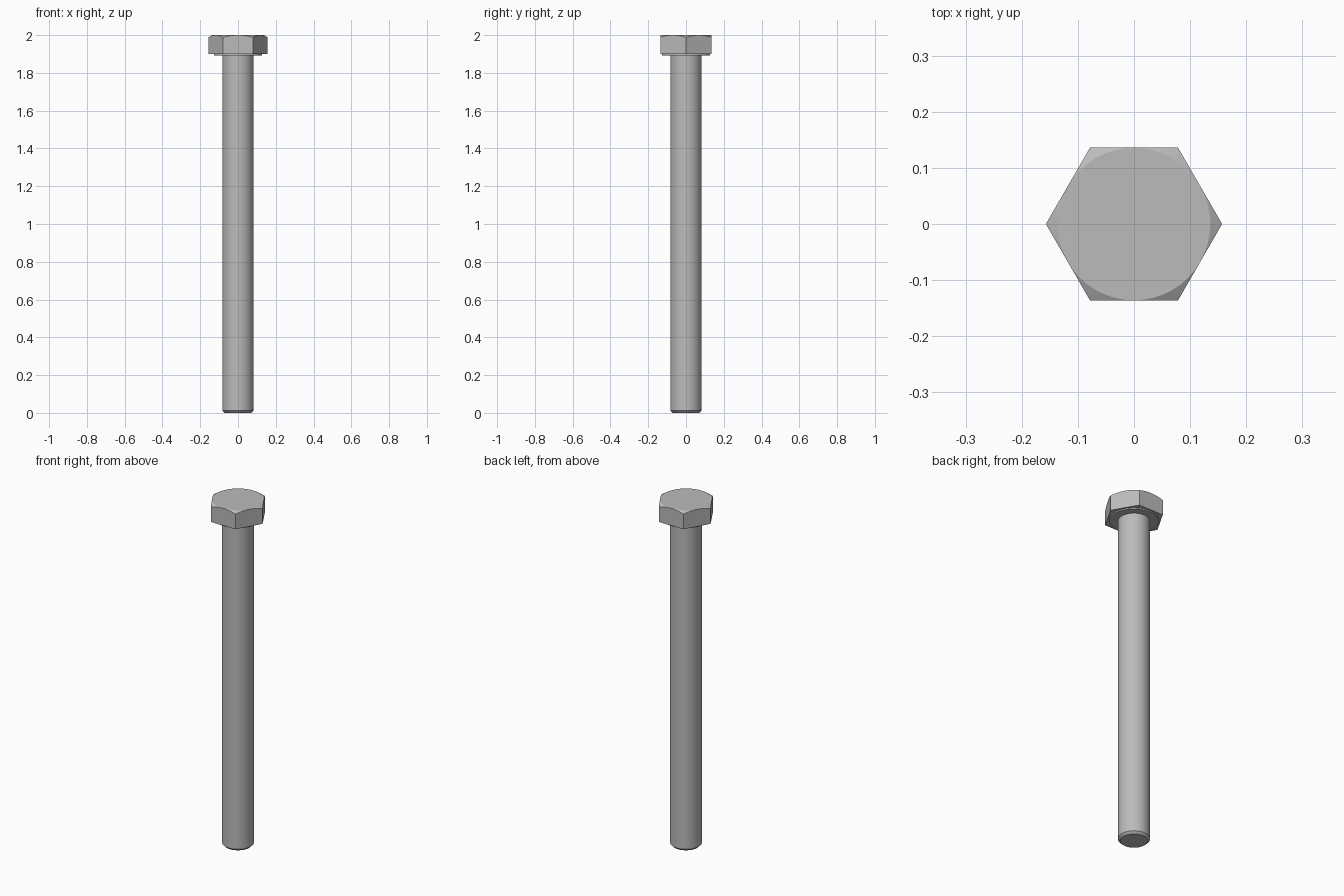
import bpy, bmesh, math

cube = bpy.data.objects.get("Cube")
if cube:
    bpy.data.objects.remove(cube, do_unlink=True)

steel = bpy.data.materials.new("steel grey")
steel.use_nodes = True
GREY = (0.5, 0.5, 0.5, 1)
steel.diffuse_color = GREY
steel.node_tree.nodes["Principled BSDF"].inputs["Base Color"].default_value = GREY


def lathe(name, profile, sides):
    """Closed solid of revolution from (radius, height) points, bottom to top."""
    bm = bmesh.new()
    rings = []
    for r, z in profile:
        rings.append([bm.verts.new((r * math.cos(math.tau * i / sides),
                                    r * math.sin(math.tau * i / sides), z))
                      for i in range(sides)])
    for low, high in zip(rings, rings[1:]):
        for i in range(sides):
            j = (i + 1) % sides
            bm.faces.new((low[i], low[j], high[j], high[i]))
    bm.faces.new(rings[0][::-1])
    bm.faces.new(rings[-1])
    mesh = bpy.data.meshes.new(name)
    bm.to_mesh(mesh)
    bm.free()
    mesh.materials.append(steel)
    obj = bpy.data.objects.new(name, mesh)
    bpy.context.collection.objects.link(obj)
    return obj


def smooth(obj):
    bpy.ops.object.select_all(action="DESELECT")
    obj.select_set(True)
    bpy.context.view_layer.objects.active = obj
    bpy.ops.object.shade_smooth_by_angle(angle=math.radians(20))


APOTHEM = 0.136
CORNER = APOTHEM / math.cos(math.pi / 6)
SLOPE = math.tan(math.pi / 6)

# Hexagonal head, its corners trimmed by a cone
head = lathe("hex_head", [(CORNER, 1.9), (CORNER, 2.0)], 6)
trim = lathe("head_trim_cutter", [(0.2, 1.8), (0.2, 2.0 - (0.2 - APOTHEM) * SLOPE),
                                  (APOTHEM, 2.0)], 48)
trim.hide_render = True
cut = head.modifiers.new("corner chamfer", "BOOLEAN")
cut.operation = "INTERSECT"
cut.solver = "EXACT"
cut.object = trim
bpy.context.view_layer.objects.active = head
head.select_set(True)
bpy.ops.object.modifier_apply(modifier=cut.name)
bpy.data.objects.remove(trim, do_unlink=True)
smooth(head)

# Bearing face under the head
smooth(lathe("washer_face", [(0.127, 1.893), (0.127, 1.901)], 48))

# Plain shank, and the end section with its chamfered tip
smooth(lathe("shank", [(0.083, 0.465), (0.083, 1.895)], 48))
smooth(lathe("threaded_end", [(0.071, 0), (0.083, 0.012), (0.083, 0.465)], 48))
